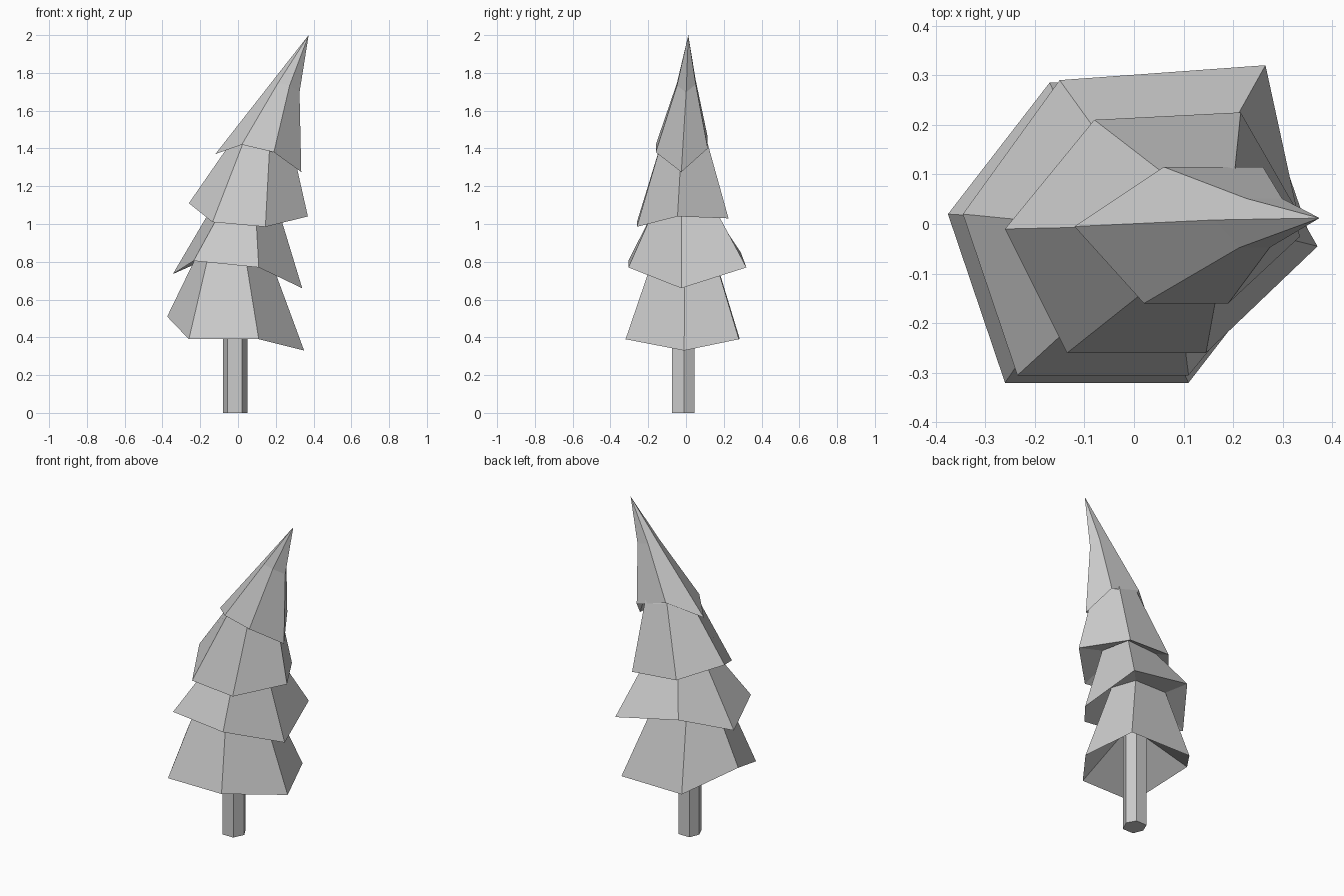
import bpy
import bmesh
from mathutils import Vector

default = bpy.data.objects.get("Cube")
if default:
    bpy.data.objects.remove(default)

grey = bpy.data.materials.new("plain_grey")
grey.use_nodes = True
colour = (0.6, 0.6, 0.6, 1)
grey.diffuse_color = colour
grey.node_tree.nodes["Principled BSDF"].inputs["Base Color"].default_value = colour


def loft(name, rings, tip=None, cap_bottom=False):
    """Skin rings from bottom to top, optionally ending in a point."""
    bm = bmesh.new()
    loops = [[bm.verts.new(point) for point in ring] for ring in rings]
    count = len(rings[0])
    for low, high in zip(loops, loops[1:]):
        for i in range(count):
            j = (i + 1) % count
            bm.faces.new((low[i], low[j], high[j], high[i]))
    if tip:
        peak = bm.verts.new(tip)
        for i in range(count):
            bm.faces.new((loops[-1][i], loops[-1][(i + 1) % count], peak))
    if cap_bottom:
        bm.faces.new(loops[0][::-1])
    mesh = bpy.data.meshes.new(name)
    bm.to_mesh(mesh)
    bm.free()
    mesh.materials.append(grey)
    obj = bpy.data.objects.new(name, mesh)
    bpy.context.collection.objects.link(obj)
    return obj


def shrink(rim, scale, shift_x, shift_y, height, tilt):
    """Smaller copy of a rim that closes the top of a tier."""
    mean = sum(point[2] for point in rim) / len(rim)
    return [Vector((x * scale + shift_x, y * scale + shift_y,
                    height + tilt * (z - mean))) for x, y, z in rim]


# Trunk: slim uneven hexagon running up inside the lowest tier
outline = [(-.08, -.015), (-.055, -.075), (.02, -.075),
           (.05, -.01), (.02, .045), (-.055, .045)]
trunk_rings = [[Vector((x, y, z)) for x, y in outline] for z in (0, .62)]
loft("trunk", trunk_rings, cap_bottom=True)

# Rims run left, front, front, right, back, back around each tier
lower_rim = [(-.375, .02, .51), (-.26, -.32, .39), (.11, -.32, .39),
             (.35, -.01, .33), (.25, .28, .39), (-.17, .285, .39)]
middle_rim = [(-.345, .02, .735), (-.235, -.305, .805), (.11, -.305, .77),
              (.34, -.025, .66), (.265, .32, .77), (-.15, .29, .85)]
upper_rim = [(-.26, -.01, 1.11), (-.135, -.26, 1.01), (.145, -.26, .985),
             (.37, -.045, 1.04), (.215, .225, 1.03), (-.08, .21, 1.05)]
crown_rim = [(-.12, -.005, 1.37), (.02, -.16, 1.42), (.19, -.16, 1.38),
             (.335, -.025, 1.275), (.26, .115, 1.4), (.06, .115, 1.46)]

# Foliage: each tier has a shelf below, a rim and a tapering wall
tiers = [
    ("lower_branches", lower_rim, (.52, -.02, 0, .84, 0), None),
    ("middle_branches", middle_rim, (.53, .035, -.01, 1.07, 0), None),
    ("upper_branches", upper_rim, (.48, .1, 0, 1.45, 0), None),
    ("crown", crown_rim, (.36, .205, .01, 1.735, .35), (.374, .012, 2)),
]
opening = trunk_rings[-1]
for name, rim, taper, tip in tiers:
    top = shrink(rim, *taper)
    loft(name, [opening, rim, top], tip)
    opening = top
